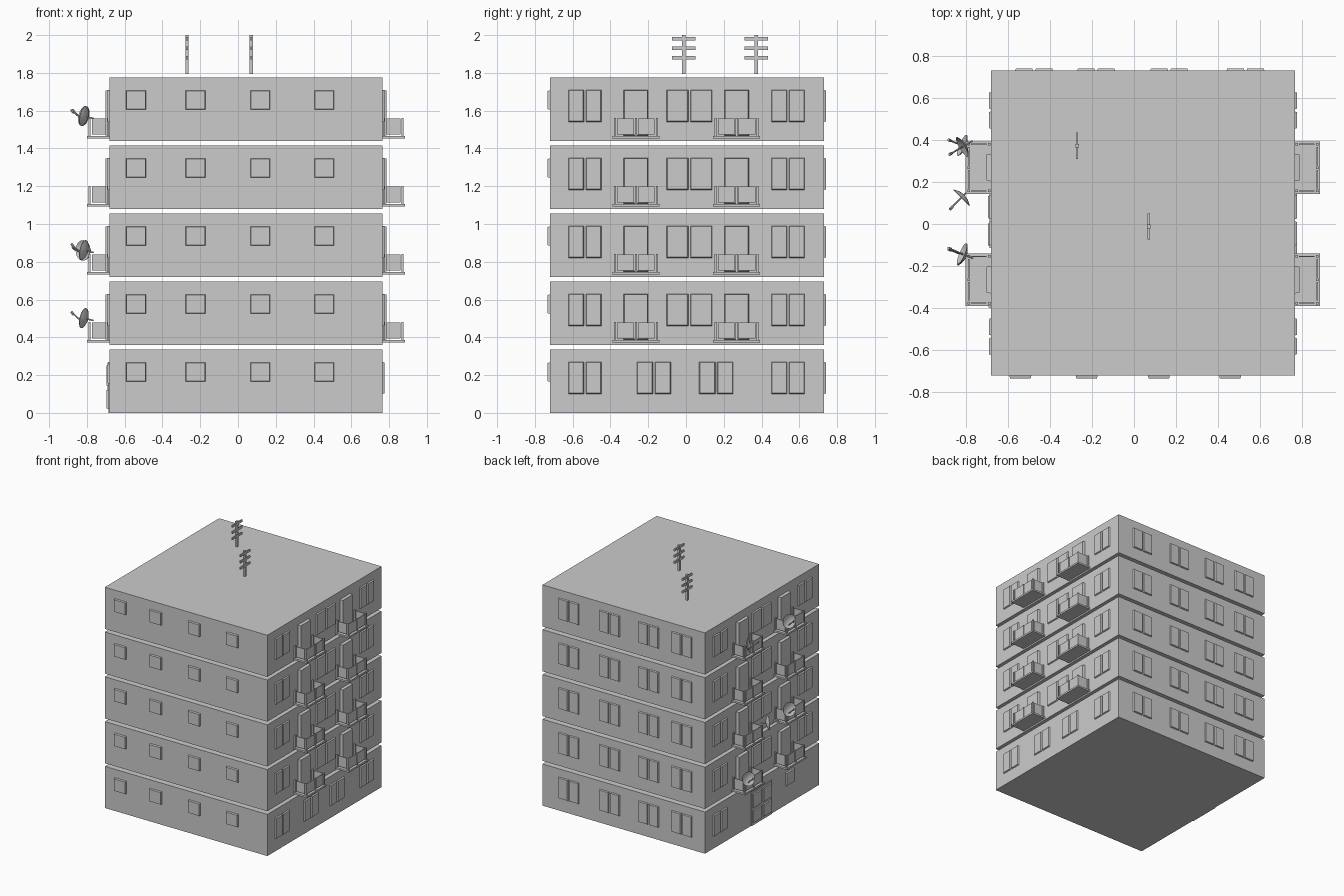
import bpy
import bmesh
from math import radians, cos, pi
from mathutils import Vector, Matrix

if "Cube" in bpy.data.objects:
    bpy.data.objects.remove(bpy.data.objects["Cube"], do_unlink=True)

grey = bpy.data.materials.new("concrete grey")
grey.use_nodes = True
grey.diffuse_color = (0.6, 0.6, 0.6, 1)
grey.node_tree.nodes["Principled BSDF"].inputs["Base Color"].default_value = (0.6, 0.6, 0.6, 1)

# Building footprint and storeys
X0, X1, Y0, Y1 = -0.68, 0.765, -0.72, 0.73
PITCH, HEIGHT, FLOORS = 0.36, 0.335, 5

# Each wall maps (along, outward, up) to the model frame
WALLS = {
    "east": lambda u, d, z: Vector((X1 + d, u, z)),
    "west": lambda u, d, z: Vector((X0 - d, u, z)),
    "north": lambda u, d, z: Vector((u, Y1 + d, z)),
    "south": lambda u, d, z: Vector((u, Y0 - d, z)),
}


def finish(bm, name, smooth=False):
    bmesh.ops.recalc_face_normals(bm, faces=bm.faces)
    mesh = bpy.data.meshes.new(name)
    bm.to_mesh(mesh)
    bm.free()
    mesh.materials.append(grey)
    obj = bpy.data.objects.new(name, mesh)
    bpy.context.collection.objects.link(obj)
    if smooth:
        bpy.ops.object.select_all(action="DESELECT")
        obj.select_set(True)
        bpy.context.view_layer.objects.active = obj
        bpy.ops.object.shade_smooth_by_angle(angle=radians(35))
    return obj


def block(bm, place, u, d, z, taper=0.0):
    """Box between ranges u, d, z; the outward face shrinks by taper."""
    rings = []
    for depth, t in ((d[0], 0), (d[1], taper)):
        a, b, low, high = u[0] + t, u[1] - t, z[0] + t, z[1] - t
        rings.append([bm.verts.new(place(p, depth, q))
                      for p, q in ((a, low), (b, low), (b, high), (a, high))])
    back, front = rings
    bm.faces.new(back)
    bm.faces.new(front)
    for i in range(4):
        j = (i + 1) % 4
        bm.faces.new((back[i], back[j], front[j], front[i]))


def plain(u, d, z):
    return Vector((u, d, z))


def window(bm, wall, centre, width, base, low=0.10, high=0.27, depth=0.01):
    """Two raised panes with a narrow gap."""
    for side in (-1, 1):
        mid = centre + side * width / 4
        half = width / 4 - 0.005
        block(bm, WALLS[wall], (mid - half, mid + half), (0, depth),
              (base + low, base + high), 0.004)


def balcony(name, wall, centre, base):
    place = WALLS[wall]
    bm = bmesh.new()
    a, b = centre - 0.125, centre + 0.125
    block(bm, place, (a, b), (0, 0.12), (base + 0.012, base + 0.026))
    low, high = base + 0.026, base + 0.122
    # Posts at the corners, the middle and against the wall
    for u in (a + 0.014, centre, b - 0.014):
        for d in ((0.106,) if u == centre else (0.008, 0.106)):
            block(bm, place, (u - 0.006, u + 0.006), (d - 0.006, d + 0.006), (low, high))
    # Front and side panels
    for u in (centre - 0.055, centre + 0.055):
        block(bm, place, (u - 0.044, u + 0.044), (0.103, 0.109), (low + 0.008, high - 0.004))
    for u in (a + 0.014, b - 0.014):
        block(bm, place, (u - 0.003, u + 0.003), (0.02, 0.094), (low + 0.008, high - 0.004))
    finish(bm, name)


def balcony_door(bm, wall, centre, base):
    place = WALLS[wall]
    u, z = (centre - 0.065, centre + 0.065), (base + 0.026, base + 0.27)
    block(bm, place, u, (0, 0.022), z, 0.004)


# Storeys with the openings on every wall
for f in range(FLOORS):
    base = f * PITCH
    tag = f"_{f + 1}"
    bm = bmesh.new()
    block(bm, plain, (X0, X1), (Y0, Y1), (base, base + HEIGHT))
    finish(bm, "storey" + tag)

    bm = bmesh.new()
    for x in (-0.54, -0.225, 0.118, 0.457):
        block(bm, WALLS["south"], (x - 0.052, x + 0.052), (0, 0.014),
              (base + 0.165, base + 0.267), 0.003)
    finish(bm, "front_windows" + tag)

    bm = bmesh.new()
    for x in (-0.475, -0.18, 0.167, 0.53):
        window(bm, "north", x, 0.19, base)
    finish(bm, "back_windows" + tag)

    bm = bmesh.new()
    for wall in ("east", "west"):
        for y in (-0.535, 0.54):
            if f or wall == "east" or y > 0:
                window(bm, wall, y, 0.185, base)
        if f:
            window(bm, wall, 0.018, 0.25, base)
        elif wall == "east":
            for y in (-0.17, 0.16):
                window(bm, wall, y, 0.19, base)
        else:
            block(bm, WALLS[wall], (-0.40, -0.29), (0, 0.012),
                  (base + 0.155, base + 0.26), 0.003)
    finish(bm, "side_windows" + tag)

    if f:
        bm = bmesh.new()
        for wall in ("east", "west"):
            for y in (-0.265, 0.268):
                balcony_door(bm, wall, y, base)
                part = "near" if y < 0 else "far"
                balcony(f"balcony_{wall}_{part}" + tag, wall, y, base)
        finish(bm, "balcony_doors" + tag)

# Entrance: two leaves, each with a lower and an upper panel
bm = bmesh.new()
block(bm, WALLS["west"], (-0.115, 0.145), (0, 0.006), (0.0, 0.27))
for y in (-0.05, 0.08):
    for z in ((0.02, 0.125), (0.14, 0.255)):
        block(bm, WALLS["west"], (y - 0.056, y + 0.056), (0, 0.015), z, 0.004)
finish(bm, "entrance_door")

# Rooftop aerials
for i, (x, y) in enumerate(((-0.27, 0.372), (0.07, -0.012))):
    bm = bmesh.new()
    block(bm, plain, (x - 0.009, x + 0.009), (y - 0.009, y + 0.009), (1.795, 2.0))
    for z in (1.88, 1.93, 1.98):
        block(bm, plain, (x - 0.005, x + 0.005), (y - 0.062, y + 0.062), (z - 0.009, z + 0.009))
    finish(bm, f"roof_aerial_{i + 1}")


def rod(bm, a, b, radius):
    axis = b - a
    turn = axis.to_track_quat("Z", "Y").to_matrix().to_4x4()
    bmesh.ops.create_cone(bm, cap_ends=True, segments=8, radius1=radius, radius2=radius,
                          depth=axis.length,
                          matrix=Matrix.Translation((a + b) / 2) @ turn)


def dish(name, centre, facing):
    """Shallow bowl opening along local z, with a feed arm and bracket."""
    bm = bmesh.new()
    profile = [(0, -0.012), (0.028, -0.008), (0.054, 0.006), (0.054, 0.009),
               (0.028, -0.004), (0, -0.008)]
    verts = [bm.verts.new((r, 0, h)) for r, h in profile]
    edges = [bm.edges.new(pair) for pair in zip(verts, verts[1:])]
    bmesh.ops.spin(bm, geom=verts + edges, axis=(0, 0, 1), cent=(0, 0, 0),
                   angle=2 * pi, steps=24)
    bmesh.ops.remove_doubles(bm, verts=bm.verts, dist=0.0002)
    rod(bm, Vector((0, -0.03, -0.004)), Vector((0, 0.012, 0.075)), 0.004)
    rod(bm, Vector((0, 0.004, 0.068)), Vector((0, 0.018, 0.084)), 0.007)
    rod(bm, Vector((0, 0, -0.05)), Vector((0, 0, -0.008)), 0.004)
    z = Vector(facing).normalized()
    x = Vector((0, 0, 1)).cross(z).normalized()
    y = z.cross(x)
    frame = Matrix((x, y, z)).transposed().to_4x4()
    bm.transform(Matrix.Translation(centre) @ frame)
    finish(bm, name, smooth=True)


# Dishes on the left-hand balconies
dish("dish_top_far", (-0.81, 0.37, 1.57), (-0.84, -0.5, 0.22))
dish("dish_top_near", (-0.81, -0.145, 1.57), (-0.9, 0.38, 0.22))
dish("dish_middle_far", (-0.815, 0.13, 0.86), (-0.7, -0.7, 0.0))
dish("dish_middle_near", (-0.81, -0.15, 0.86), (-0.9, 0.38, 0.22))
dish("dish_low_far", (-0.81, 0.37, 0.5), (-0.9, 0.38, 0.22))
